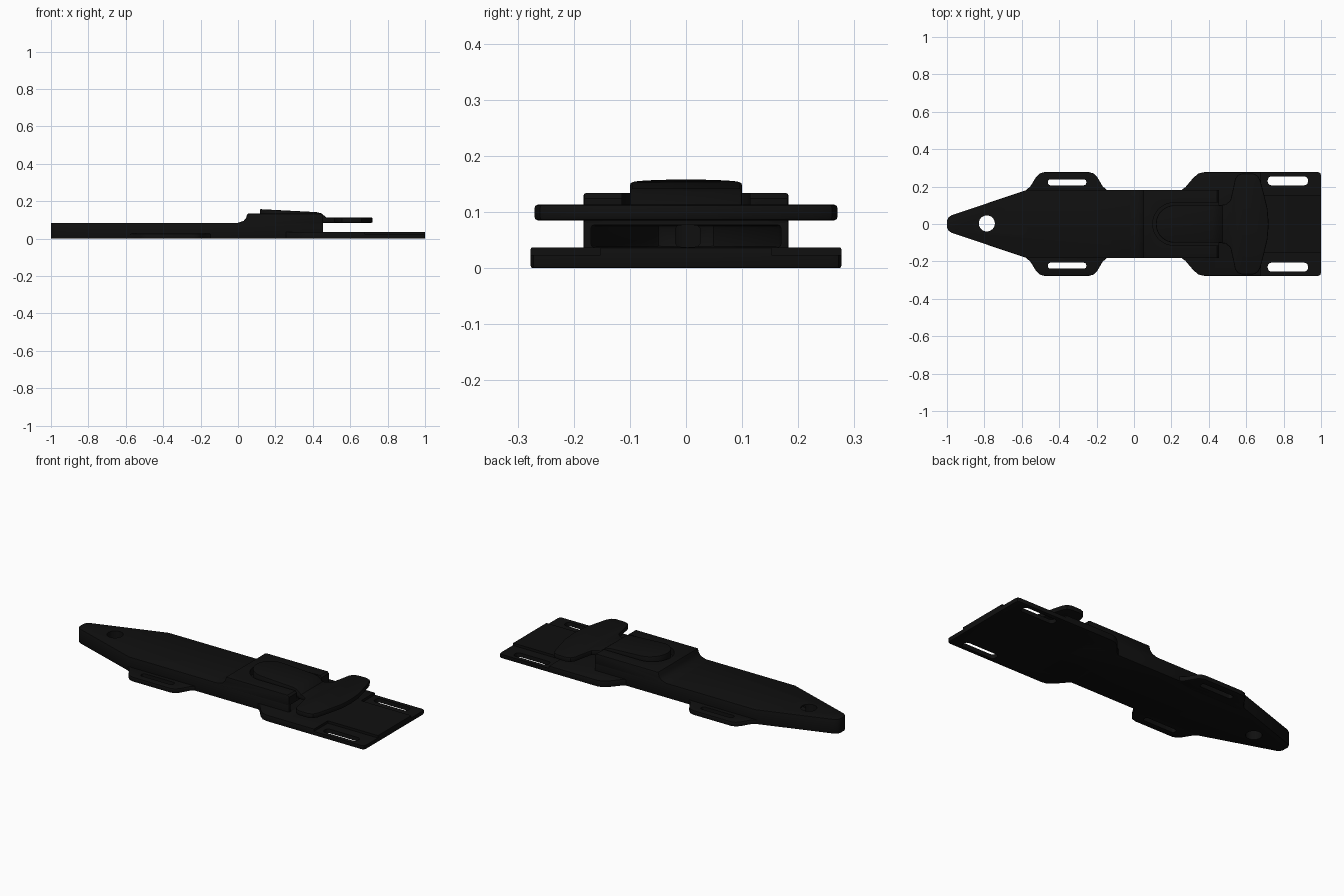
import bpy, bmesh, math

if "Cube" in bpy.data.objects:
    bpy.data.objects.remove(bpy.data.objects["Cube"])

black = bpy.data.materials.new("matte_black")
black.diffuse_color = (0.005, 0.005, 0.005, 1)
black.use_nodes = True
black.node_tree.nodes["Principled BSDF"].inputs["Base Color"].default_value = black.diffuse_color


def activate(o):
    bpy.ops.object.select_all(action='DESELECT')
    o.select_set(True)
    bpy.context.view_layer.objects.active = o


def bevel(o, w, seg=2):
    m = o.modifiers.new("bevel", 'BEVEL')
    m.width, m.segments, m.limit_method, m.angle_limit = w, seg, 'ANGLE', math.radians(50)
    activate(o)
    bpy.ops.object.modifier_apply(modifier=m.name)


def prism(name, pts, a, b, side=False, w=0):
    """Extrude an xy outline from z=a to b, or (side) an xz profile from y=a to b."""
    bm = bmesh.new()
    vs = [bm.verts.new((p, a, q) if side else (p, q, a)) for p, q in pts]
    f = bm.faces.new(vs)
    r = bmesh.ops.extrude_face_region(bm, geom=[f])
    d = (0, b - a, 0) if side else (0, 0, b - a)
    bmesh.ops.translate(bm, vec=d, verts=[v for v in r["geom"] if isinstance(v, bmesh.types.BMVert)])
    bmesh.ops.recalc_face_normals(bm, faces=bm.faces)
    me = bpy.data.meshes.new(name)
    bm.to_mesh(me)
    bm.free()
    me.materials.append(black)
    o = bpy.data.objects.new(name, me)
    bpy.context.collection.objects.link(o)
    if w:
        bevel(o, w)
    return o


def boolean(o, cutter, op='DIFFERENCE', keep=False):
    m = o.modifiers.new("bool", 'BOOLEAN')
    m.object, m.operation, m.solver = cutter, op, 'EXACT'
    activate(o)
    bpy.ops.object.modifier_apply(modifier=m.name)
    if not keep:
        bpy.data.objects.remove(cutter)


def mirror_y(half):
    return half + [(x, -y) for x, y in reversed(half) if abs(y) > 1e-6]


def rect(x0, x1, y0, y1):
    return [(x0, y0), (x1, y0), (x1, y1), (x0, y1)]


def slot(x0, x1, y0, y1):
    r = (y1 - y0) / 2 * 0.8
    pts = []
    for cx, cy, a0 in ((x1 - r, y1 - r, 0), (x0 + r, y1 - r, 90), (x0 + r, y0 + r, 180), (x1 - r, y0 + r, 270)):
        pts += [(cx + r * math.cos(math.radians(a0 + k * 22.5)),
                 cy + r * math.sin(math.radians(a0 + k * 22.5))) for k in range(5)]
    return pts


def circle(cx, cy, r, n=32):
    return [(cx + r * math.cos(2 * math.pi * k / n), cy + r * math.sin(2 * math.pi * k / n)) for k in range(n)]


def u_shape(x0, x1, r):
    arc = [(x0 + r + r * math.cos(math.radians(a)), r * math.sin(math.radians(a))) for a in range(90, 271, 10)]
    return [(x1, r)] + arc + [(x1, -r)]


# Main sheath body with pointed nose and lanyard hole
body = prism("sheath_body", mirror_y([(-1, .018), (-.993, .034), (-.975, .047), (-.57, .183), (.455, .183)]),
             0, .084, w=.004)
boolean(body, prism("hole_cutter", circle(-.787, .003, .043), -.1, .2))

# Raised hood over the sheath mouth
hood = prism("raised_hood", [(-.04, .07), (-.04, .083), (0, .085), (.03, .095), (.043, .11), (.05, .134),
                             (.445, .134), (.455, .124), (.455, .07)], -.183, .183, side=True, w=.006)

# Blade cavity opening at the mouth, and the groove around the spring tongue
cavity = prism("cavity_cutter", mirror_y([(-.75, .05), (-.5, .165), (.6, .17)]), .037, .077, w=.006)
boolean(body, cavity, keep=True)
boolean(hood, cavity)
groove = prism("groove_cutter", u_shape(.1, .6, .114), .095, .3)
boolean(hood, groove)

# Spring tongue with a sloping top
tongue = prism("spring_tongue", u_shape(.117, .5, .1), .05, .3)
boolean(tongue, prism("slope_cutter", [(0, .085), (.52, .085), (.52, .112), (.475, .112), (.445, .136),
                                       (.42, .142), (.117, .158), (0, .16)], -.3, .3, side=True), 'INTERSECT')
bevel(tongue, .005)

# Thumb lever at the end of the tongue
lever = prism("thumb_lever", mirror_y([(.45, .1), (.49, .105), (.515, .125), (.53, .19), (.54, .24), (.555, .262),
                                       (.58, .27), (.635, .27), (.66, .26), (.675, .235), (.695, .16),
                                       (.714, .08), (.72, 0)]), .085, .113, w=.006)

# Front strap ears
for s, label in ((1, "back"), (-1, "front")):
    ear = prism(label + "_strap_ear", [(x, s * y) for x, y in
                [(-.575, .15), (-.575, .183), (-.555, .2), (-.523, .252), (-.505, .27), (-.48, .277), (-.24, .277),
                 (-.215, .27), (-.197, .252), (-.167, .2), (-.145, .183), (-.145, .15)]], 0, .027, w=.005)
    boolean(ear, prism("slot_cutter", [(x, s * y) for x, y in slot(-.46, -.255, .207, .239)], -.1, .2))

# Rear belt plate: flanges step down beside a raised centre
plate = prism("belt_plate", mirror_y([(.255, .183), (.275, .197), (.318, .248), (.345, .27), (.375, .277),
                                      (.985, .277), (.996, .272), (1, .26)]), 0, .037, w=.004)
for s in (1, -1):
    boolean(plate, prism("step_cutter", rect(.68, 1.1, *sorted((s * .152, s * .4))), .023, .2))
    boolean(plate, prism("slot_cutter", [(x, s * y) for x, y in slot(.715, .93, .207, .254)], -.1, .2))

# Smooth shading with sharp edges kept
for o in list(bpy.context.scene.objects):
    activate(o)
    bpy.ops.object.shade_smooth_by_angle(angle=math.radians(30))
